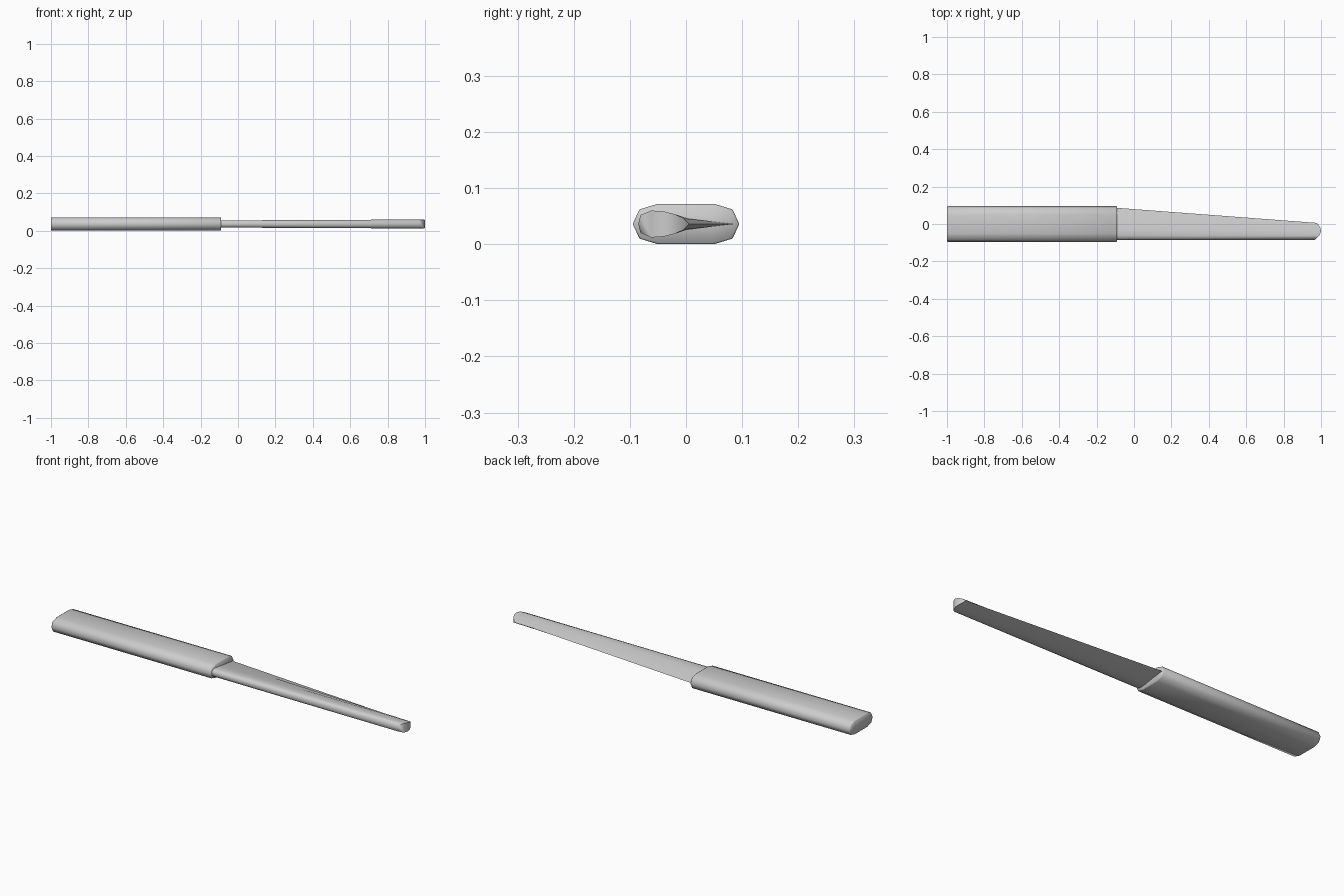
import bpy, bmesh, math

cube = bpy.data.objects.get("Cube")
if cube:
    bpy.data.objects.remove(cube, do_unlink=True)

MID = 0.036  # height of the centre plane

grey = bpy.data.materials.new("light_grey")
grey.use_nodes = True
grey.diffuse_color = (0.6, 0.6, 0.6, 1)
grey.node_tree.nodes["Principled BSDF"].inputs["Base Color"].default_value = (0.6, 0.6, 0.6, 1)


def loft(name, profiles, end_x):
    """Skin mirrored (y, half thickness) profiles; end_x gives x for each ring and y."""
    bm = bmesh.new()
    rings = []
    for prof, fx in zip(profiles, end_x):
        top = [bm.verts.new((fx(y), y, MID + h)) for y, h in prof]
        low = [top[i] if h == 0 else bm.verts.new((fx(y), y, MID - h))
               for i, (y, h) in enumerate(prof)]
        rings.append((top, low))
    n = len(profiles[0])
    for (ta, la), (tb, lb) in zip(rings, rings[1:]):
        for i in range(n - 1):
            bm.faces.new((ta[i], ta[i + 1], tb[i + 1], tb[i]))
            bm.faces.new((la[i], lb[i], lb[i + 1], la[i + 1]))
    # end caps as strips from top to bottom
    for top, low in (rings[0], rings[-1]):
        for i in range(n - 1):
            corners = list(dict.fromkeys((top[i], top[i + 1], low[i + 1], low[i])))
            bm.faces.new(corners)
    bmesh.ops.recalc_face_normals(bm, faces=bm.faces)
    mesh = bpy.data.meshes.new(name)
    bm.to_mesh(mesh)
    bm.free()
    mesh.materials.append(grey)
    obj = bpy.data.objects.new(name, mesh)
    bpy.context.collection.objects.link(obj)
    bpy.ops.object.select_all(action='DESELECT')
    obj.select_set(True)
    bpy.context.view_layer.objects.active = obj
    bpy.ops.object.shade_smooth_by_angle(angle=math.radians(60))
    return obj


# Handle: flattened rounded bar with slightly eased ends
half = [(-0.095, 0), (-0.083, 0.026), (-0.05, 0.036)]
bar = half + [(-y, h) for y, h in reversed(half)]
eased = [(y * 0.97, h * 0.93) for y, h in bar]
loft("handle", [eased, bar, bar, eased],
     [lambda y, x=x: x for x in (-1, -0.996, -0.094, -0.09)])

# Blade: rounded spine at the front, thin edge at the back, curved tip
base = [(-0.085, 0), (-0.081, 0.014), (-0.062, 0.019), (-0.03, 0.016),
        (0, 0.011), (0.045, 0.005), (0.087, 0)]
tip = [(-0.085, 0), (-0.081, 0.016), (-0.062, 0.024), (-0.04, 0.0225),
       (-0.02, 0.0175), (-0.004, 0.01), (0.006, 0)]
loft("blade", [base, tip],
     [lambda y: -0.1, lambda y: 1 - 0.028 * ((y + 0.036) / 0.045) ** 2])
